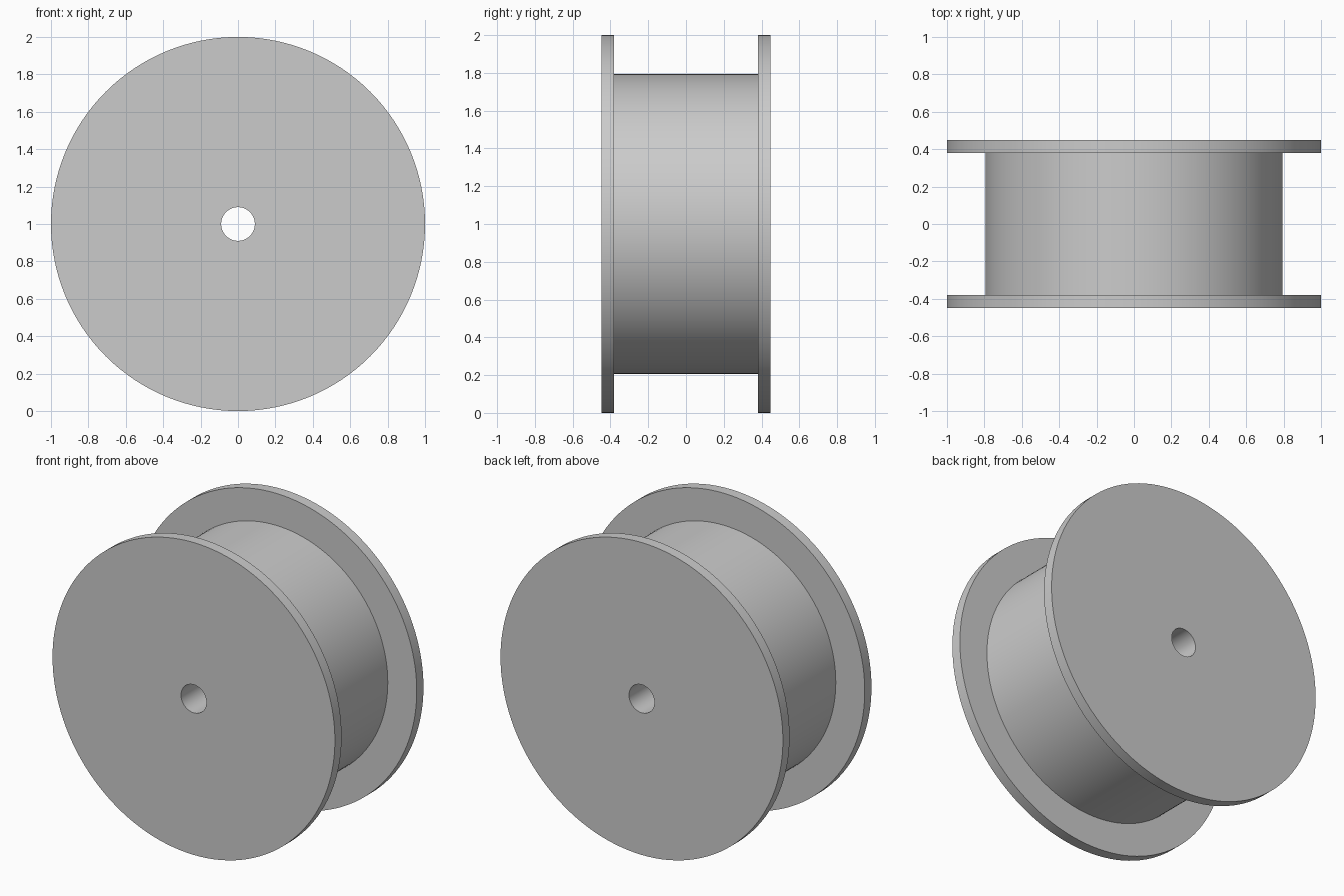
import bpy, bmesh, math
from mathutils import Vector, Matrix

cube = bpy.data.objects.get("Cube")
if cube:
    bpy.data.objects.remove(cube, do_unlink=True)

SEGMENTS = 128
FLANGE_R, DRUM_R, BORE_R = 1.0, 0.795, 0.09
OUTER_Y, INNER_Y = 0.448, 0.38

# Plain grey material
grey = bpy.data.materials.new("light grey")
grey.use_nodes = True
colour = (0.6, 0.6, 0.6, 1)
grey.diffuse_color = colour
grey.node_tree.nodes["Principled BSDF"].inputs["Base Color"].default_value = colour


def lathe(name, profile):
    """Turn a closed (radius, y) profile around the y axis, centred at wheel height."""
    bm = bmesh.new()
    verts = [bm.verts.new((r, y, 0)) for r, y in profile]
    edges = [bm.edges.new((v, verts[i - 1])) for i, v in enumerate(verts)]
    bmesh.ops.spin(bm, geom=verts + edges, cent=(0, 0, 0), axis=(0, 1, 0),
                   angle=math.tau, steps=SEGMENTS, use_merge=True)
    bmesh.ops.remove_doubles(bm, verts=bm.verts, dist=1e-5)
    bmesh.ops.recalc_face_normals(bm, faces=bm.faces)
    bmesh.ops.transform(bm, matrix=Matrix.Translation(Vector((0, 0, FLANGE_R))), verts=bm.verts)
    mesh = bpy.data.meshes.new(name)
    bm.to_mesh(mesh)
    bm.free()
    mesh.materials.append(grey)
    obj = bpy.data.objects.new(name, mesh)
    bpy.context.collection.objects.link(obj)
    bpy.ops.object.select_all(action='DESELECT')
    obj.select_set(True)
    bpy.context.view_layer.objects.active = obj
    bpy.ops.object.shade_smooth_by_angle(angle=math.radians(30))
    return obj


# Spool: bore, flange face, flange rim and drum, mirrored to the other side
front_half = [(BORE_R, -OUTER_Y), (FLANGE_R, -OUTER_Y),
              (FLANGE_R, -INNER_Y), (DRUM_R, -INNER_Y)]
back_half = [(r, -y) for r, y in reversed(front_half)]
lathe("flanged_spool", front_half + back_half)
